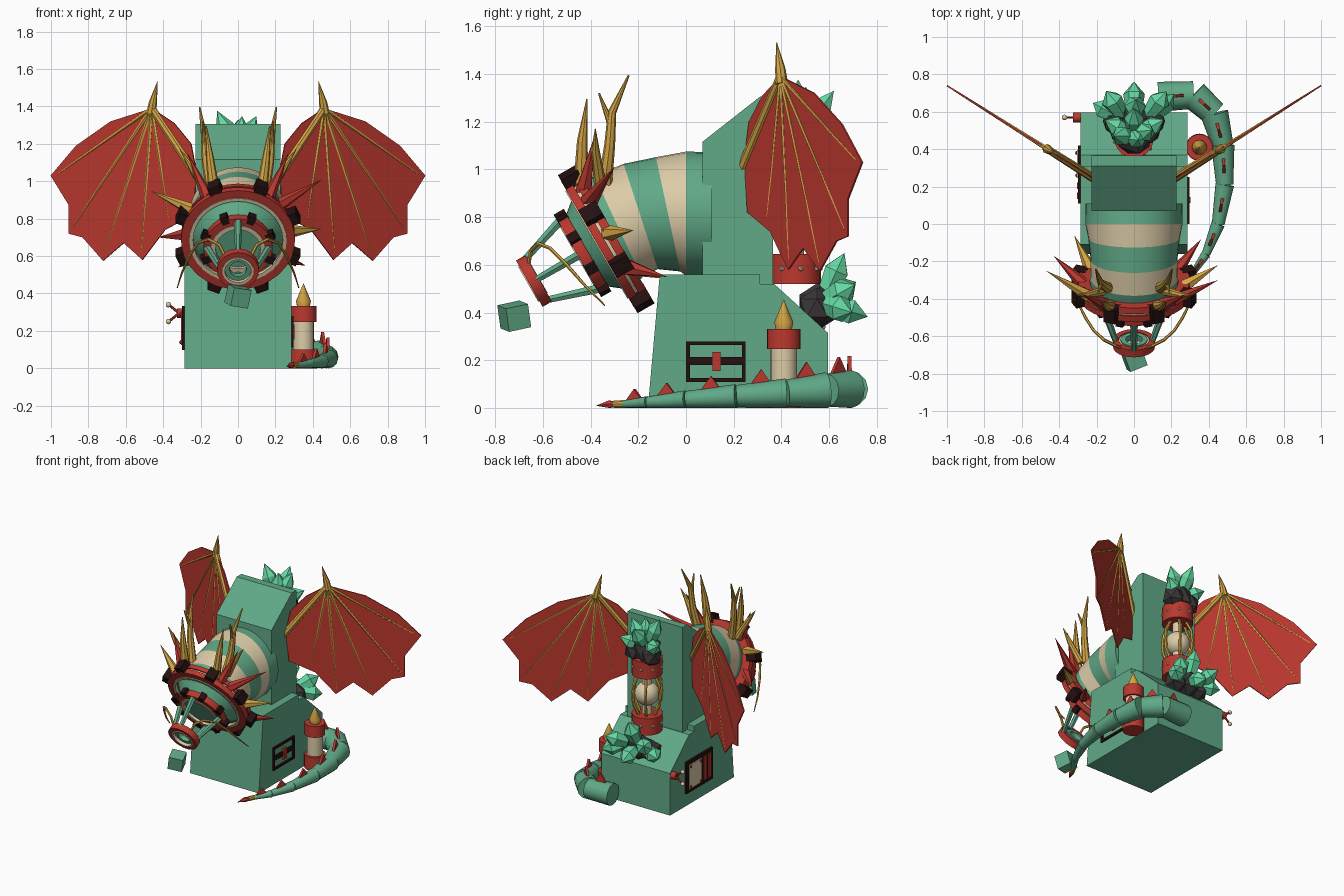
import bpy, bmesh, math
from mathutils import Vector as V, Matrix

if "Cube" in bpy.data.objects:
    bpy.data.objects.remove(bpy.data.objects["Cube"])

def mat(name, r, g, b):
    m = bpy.data.materials.new(name)
    m.diffuse_color = (r, g, b, 1)
    m.use_nodes = True
    m.node_tree.nodes["Principled BSDF"].inputs["Base Color"].default_value = m.diffuse_color
    return m

GREEN = mat("green", .12, .40, .245)
RED = mat("red", .50, .04, .028)
BEIGE = mat("beige", .72, .60, .39)
GOLD = mat("gold", .66, .38, .06)
BLACK = mat("black", .018, .005, .005)
GREY = mat("dark grey", .045, .038, .04)
CRYSTAL = mat("crystal green", .13, .68, .36)

def finish(name, bm, m, smooth=False):
    bmesh.ops.remove_doubles(bm, verts=bm.verts, dist=1e-5)
    bmesh.ops.recalc_face_normals(bm, faces=bm.faces)
    me = bpy.data.meshes.new(name)
    bm.to_mesh(me)
    bm.free()
    me.materials.append(m)
    o = bpy.data.objects.new(name, me)
    bpy.context.collection.objects.link(o)
    if smooth:
        bpy.ops.object.select_all(action='DESELECT')
        o.select_set(True)
        bpy.context.view_layer.objects.active = o
        bpy.ops.object.shade_smooth_by_angle(angle=math.radians(35))
    return o

def loft(name, pts, radii, m, n=8, axes=None, caps=True, smooth=False):
    """Skin circles of the given radii along a path."""
    pts = [V(p) for p in pts]
    bm, rings, u = bmesh.new(), [], None
    for i, p in enumerate(pts):
        a = V(axes[i]) if axes else pts[min(i + 1, len(pts) - 1)] - pts[max(i - 1, 0)]
        a.normalize()
        if u is None:
            u = V((1, 0, 0)) if abs(a.x) < .8 else V((0, 0, 1))
        u = (u - a * u.dot(a)).normalized()
        w = a.cross(u)
        r = max(radii[i], 1e-4)
        rings.append([bm.verts.new(p + r * (math.cos(t) * u + math.sin(t) * w))
                      for t in (2 * math.pi * k / n for k in range(n))])
    for r0, r1 in zip(rings, rings[1:]):
        for k in range(n):
            bm.faces.new((r0[k], r0[(k + 1) % n], r1[(k + 1) % n], r1[k]))
    if caps:
        bm.faces.new(rings[0])
        bm.faces.new(rings[-1])
    return finish(name, bm, m, smooth)

def cyl(name, p, q, r0, r1, m, n=24):
    return loft(name, [p, q], [r0, r1], m, n, smooth=n > 9)

def hoop(name, c, a, ro, ri, h, m, n=32):
    a = V(a)
    p, q = V(c) - a * h / 2, V(c) + a * h / 2
    return loft(name, [p, q, q, p, p], [ro, ro, ri, ri, ro], m, n, [a] * 5, False, True)

def box(name, c, s, m, rot=None):
    bm = bmesh.new()
    bmesh.ops.create_cube(bm, size=1)
    bm.transform(Matrix.Translation(c) @ (rot.to_4x4() if rot else Matrix()) @ Matrix.Diagonal((*s, 1)))
    return finish(name, bm, m)

def ball(name, c, r, m, sub=2, smooth=True):
    bm = bmesh.new()
    bmesh.ops.create_icosphere(bm, subdivisions=sub, radius=r)
    bm.transform(Matrix.Translation(c))
    return finish(name, bm, m, smooth)

def prism(name, yz, w, m):
    bm = bmesh.new()
    f = bm.faces.new([bm.verts.new((-w, y, z)) for y, z in yz])
    r = bmesh.ops.extrude_face_region(bm, geom=[f])
    bmesh.ops.translate(bm, vec=(2 * w, 0, 0), verts=[v for v in r['geom'] if isinstance(v, bmesh.types.BMVert)])
    return finish(name, bm, m)

# Body
prism("base", [(-.16, 0), (-.11, .56), (.31, .56), (.31, .52), (.37, .52), (.595, .315), (.595, 0)], .285, GREEN)
prism("tower", [(.07, .5), (.07, 1.117), (.31, 1.305), (.365, 1.305), (.365, .5)], .228, GREEN)

# Bent striped neck
def tilt(d):
    t = math.radians(d)
    return V((0, -math.cos(t), -math.sin(t)))
neck = [(.11, .815, 0, .258), (0, .815, 0, .26), (-.075, .812, 12, .245), (-.19, .803, 18, .232),
        (-.285, .76, 25, .235), (-.33, .715, 30, .24)]
for i, (a, b) in enumerate(zip(neck, neck[1:])):
    loft("neck_band", [(0, a[0], a[1]), (0, b[0], b[1])], [a[3], b[3]], BEIGE if i % 2 else GREEN, 32,
         [tilt(a[2]), tilt(b[2])], smooth=True)

# Head rings with blocks
F, U, X = tilt(30), V((0, -.5, .866)), V((1, 0, 0))
C = V((0, -.33, .71))
def head(d, r=0, ang=0):
    t = math.radians(ang)
    return C + F * d + r * (math.sin(t) * X + math.cos(t) * U)
cyl("collar_back", head(-.035), head(.0), .3, .305, RED, 32)
cyl("collar_stripe", head(0), head(.015), .295, .295, BEIGE, 32)
hoop("collar_front", head(.03), F, .305, .25, .035, RED)
hoop("collar_lining", head(.04), F, .26, .24, .025, BEIGE)
cyl("muzzle", head(.01), head(.11), .245, .165, GREEN, 32)
hoop("muzzle_ring", head(.12), F, .185, .14, .045, RED)
hoop("muzzle_lining", head(.125), F, .145, .12, .045, BEIGE)
cyl("mouth", head(.10), head(.13), .125, .125, GREEN, 32)
for d, r, s in ((.005, .31, .075), (.12, .185, .045)):
    for k in range(8):
        t = math.radians(22.5 + 45 * k)
        rad = math.sin(t) * X + math.cos(t) * U
        rot = Matrix((rad.cross(F), rad, F)).transposed()
        box("ring_block", C + F * d + rad * r, (s * .9, s, s * 1.1), BLACK, rot)

# Snout struts and tip ring
for k in range(4):
    cyl("snout_strut", head(.13, .165, 90 * k), head(.35, .095, 90 * k), .021, .016, GREEN, 6)
hoop("snout_ring", head(.355), F, .112, .082, .045, RED, 24)
hoop("snout_lining", head(.36), F, .084, .07, .045, BEIGE, 24)
hoop("snout_core", head(.345), F, .072, .045, .03, GREEN, 24)
box("floating_cube", (0, -.72, .385), (.1, .1, .1), GREEN,
    Matrix.Rotation(.35, 3, 'Z') @ Matrix.Rotation(.2, 3, 'X') @ Matrix.Rotation(.15, 3, 'Y'))

# Antlers, horns and whiskers on both sides
for s in (-1, 1):
    def side(*ps):
        return [(s * x, y, z) for x, y, z in ps]
    loft("antler", side((.14, -.34, .94), (.17, -.32, 1.1), (.18, -.31, 1.24), (.205, -.24, 1.395)),
         [.03, .023, .018, .004], GOLD)
    loft("antler_branch", side((.175, -.315, 1.19), (.19, -.365, 1.32)), [.016, .004], GOLD)
    loft("horn", side((.125, -.44, .93), (.15, -.435, 1.12), (.17, -.415, 1.295)), [.032, .022, .003], GOLD)
    loft("outer_horn", side((.17, -.36, .94), (.25, -.38, 1.08), (.31, -.38, 1.17)), [.026, .018, .002], GOLD)
    loft("whisker", side((.07, -.66, .6), (.1, -.65, .66), (.16, -.62, .69), (.215, -.57, .67), (.26, -.5, .6),
                         (.3, -.42, .51), (.325, -.34, .43)), [.009, .009, .009, .008, .008, .006, .003], GOLD, 6)

# Collar spikes, alternating colours
for ang, tip, m in ((50, (.45, -.3, 1.01), RED), (86, (.45, -.22, .745), GOLD), (122, (.36, -.08, .55), RED),
                    (-58, (-.47, -.25, .95), GOLD), (-90, (-.43, -.17, .70), RED), (-122, (-.32, -.06, .54), GOLD),
                    (-36, (-.27, -.38, 1.15), RED), (36, (.27, -.38, 1.15), RED)):
    cyl("collar_spike", head(-.01, .27, ang), tip, .038, 0, m, 6)

# Wings: flat scalloped membranes with ribs
outline = [(.22, 1.04), (.25, 1.2), (.34, 1.31), (.46, 1.39), (.68, 1.32), (.865, 1.19), (1, 1.03), (.905, .875),
           (.905, .72), (.83, .70), (.72, .575), (.61, .67), (.51, .58), (.39, .74), (.24, .82)]
for s in (-1, 1):
    def on_wing(x, z):
        return V((s * x, .25 + (x - .225) * .632, z))
    bm = bmesh.new()
    bm.faces.new([bm.verts.new(on_wing(*p)) for p in outline])
    w = finish("wing", bm, RED)
    mod = w.modifiers.new("thickness", 'SOLIDIFY')
    mod.thickness, mod.offset = .008, 0
    top = on_wing(.46, 1.39)
    for p in ((.96, 1.04), (.885, .75), (.715, .61), (.515, .62), (.37, .8)):
        cyl("wing_rib", top, on_wing(*p), .012, .005, GOLD, 6)
    cyl("wing_arm", on_wing(.2, 1.0), top, .024, .02, GOLD, 8)
    loft("wing_claw", [on_wing(.465, 1.36), on_wing(.455, 1.42), on_wing(.43, 1.535)], [.026, .022, .001], GOLD)

# Rear column: drums, caged globe
col = V((0, .46, 0))
def up(z, x=0, y=0):
    return col + V((x, y, z))
for z in (.52, .94):
    cyl("drum", up(z), up(z + .125), .105, .105, RED)
    for k in range(8):
        t = k * math.pi / 4 + .2
        ball("rivet", up(z + .065, .104 * math.cos(t), .104 * math.sin(t)), .012, BEIGE, 1)
ball("globe", up(.79), .085, BEIGE, 3)
cyl("globe_stem", up(.64), up(.95), .035, .035, BEIGE, 12)
for k in range(6):
    c, q = math.cos(k * math.pi / 3), math.sin(k * math.pi / 3)
    loft("cage_bar", [up(z, r * c, r * q) for z, r in ((.64, .06), (.72, .1), (.79, .108), (.87, .1), (.95, .06))],
         [.011] * 5, GOLD, 6)

# Rocks and crystals
for p, r in (((0, .47, 1.13), .11), ((-.06, .5, 1.1), .08), ((.07, .5, 1.11), .08),
             ((0, .56, .43), .1), ((-.09, .55, .42), .085), ((.09, .55, .42), .085)):
    ball("rock", p, r, GREY, 1, False)
def crystal(p, d, l, r):
    p, d = V(p), V(d).normalized()
    loft("crystal", [p, p + d * l * .65, p + d * l], [r * .65, r, 0], CRYSTAL, 6)
for d, l in (((-.45, 0, 1), .27), ((.45, .15, 1), .24), ((0, .75, 1), .25), ((-.9, .5, .5), .2),
             ((.9, .5, .45), .2), ((.1, -.1, 1), .22)):
    crystal((0, .47, 1.13), d, l, .052)
for x, d, l in ((0, (.05, .45, 1), .23), (-.06, (-.5, .8, .5), .19), (.07, (.6, .8, .45), .19),
                (0, (0, 1, -.3), .2), (-.08, (-.9, .5, -.1), .16), (.09, (.8, .8, -.25), .18)):
    crystal((x, .57, .44), d, l, .058)

# Segmented tail with fins, band and tip
tail = [(.13, .68, .08), (.32, .69, .08), (.43, .59, .075), (.475, .42, .062), (.485, .21, .05), (.45, 0, .037),
        (.385, -.16, .025), (.31, -.27, .016)]
for (x, y, r), (x2, y2, r2) in zip(tail, tail[1:]):
    cyl("tail_segment", (x, y, r), (x2, y2, r2), r, r2 * .92, GREEN, 12)
    mid, d = V(((x + x2) / 2, (y + y2) / 2, (r + r2))), V((x2 - x, y2 - y, 0)).normalized()
    n = d.cross(V((0, 0, 1))) * .008
    h = .03 + r * .35
    bm = bmesh.new()
    a = [[bm.verts.new(q + s * n) for q in (mid - d * .05 - V((0, 0, .02)), mid + d * .05 - V((0, 0, .02)),
                                            mid + V((0, 0, h)))] for s in (-1, 1)]
    for k in range(3):
        bm.faces.new((a[0][k], a[0][(k + 1) % 3], a[1][(k + 1) % 3], a[1][k]))
    bm.faces.new(a[0])
    bm.faces.new(a[1])
    finish("tail_fin", bm, RED)
cyl("tail_band", (.318, -.255, .017), (.295, -.3, .016), .017, .017, GOLD, 10)
loft("tail_tip", [(.295, -.3, .016), (.285, -.32, .016), (.26, -.375, .01)], [.012, .018, .001], RED, 6)

# Candle tower on the right
for name, z0, z1, r, m in (("candle_foot", 0, .1, .073, RED), ("candle", .09, .25, .055, BEIGE),
                           ("candle_cap", .248, .332, .07, RED)):
    cyl(name, (.35, .41, z0), (.35, .41, z1), r, r, m)
loft("flame", [(.35, .41, z) for z in (.33, .36, .455)], [.034, .04, 0], GOLD, 12, smooth=True)

# Window frame on the right
for y, z, h, v in ((.125, .272, .25, .016), (.125, .118, .25, .016), (.125, .197, .25, .032),
                   (.008, .195, .016, .17), (.242, .195, .016, .17)):
    box("window_frame", (.288, y, z), (.018, h, v), BLACK)
box("window_latch", (.293, .128, .195), (.02, .034, .08), RED)

# Panel, stripes and valve on the left
box("side_panel", (-.29, .265, .215), (.02, .31, .235), BLACK)
box("panel_door", (-.302, .32, .215), (.008, .15, .18), BEIGE)
for y in (.15, .205):
    box("panel_stripe", (-.302, y, .215), (.008, .035, .18), RED)
for y, z in ((.26, .29), (.26, .14), (.38, .29), (.38, .14)):
    ball("panel_rivet", (-.304, y, z), .012, RED, 1)
cyl("valve_hub", (-.28, .57, .295), (-.325, .57, .295), .026, .026, RED, 12)
for z in (.25, .34):
    cyl("valve_arm", (-.315, .57, .295), (-.37, .57, z), .007, .007, RED, 6)
    ball("valve_knob", (-.372, .57, z), .015, BEIGE)
